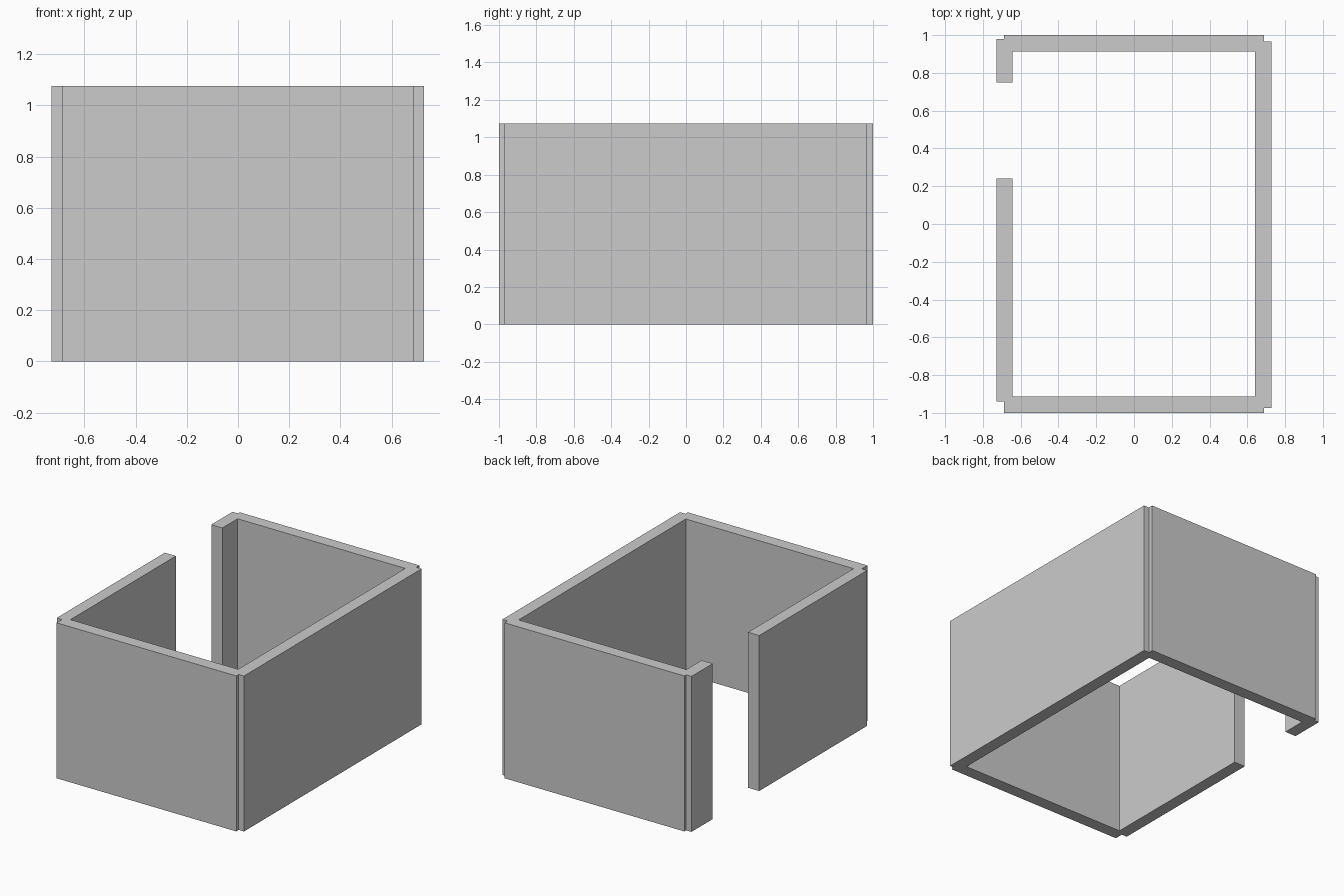
import bpy
import bmesh

if "Cube" in bpy.data.objects:
    bpy.data.objects.remove(bpy.data.objects["Cube"])

HEIGHT = 1.075

# Floor plan of the walls: one open C-shaped run with a doorway on the left
# and small steps where the walls overlap at the corners
outer = [
    (-0.728, 0.24), (-0.728, -0.94), (-0.687, -0.94), (-0.687, -1.0),
    (0.687, -1.0), (0.687, -0.973), (0.727, -0.973), (0.727, 0.967),
    (0.687, 0.967), (0.687, 1.0), (-0.687, 1.0), (-0.687, 0.98),
    (-0.728, 0.98), (-0.728, 0.748),
]
inner = [
    (-0.643, 0.748), (-0.643, 0.914), (0.64, 0.914),
    (0.64, -0.912), (-0.643, -0.912), (-0.643, 0.24),
]

# Extrude the plan up to full wall height
bm = bmesh.new()
base = bm.faces.new([bm.verts.new((x, y, 0)) for x, y in outer + inner])
result = bmesh.ops.extrude_face_region(bm, geom=[base], use_keep_orig=True)
top = [g for g in result["geom"] if isinstance(g, bmesh.types.BMVert)]
bmesh.ops.translate(bm, verts=top, vec=(0, 0, HEIGHT))
bmesh.ops.recalc_face_normals(bm, faces=bm.faces[:])

mesh = bpy.data.meshes.new("room_walls")
bm.to_mesh(mesh)
bm.free()
walls = bpy.data.objects.new("room_walls", mesh)
bpy.context.collection.objects.link(walls)
